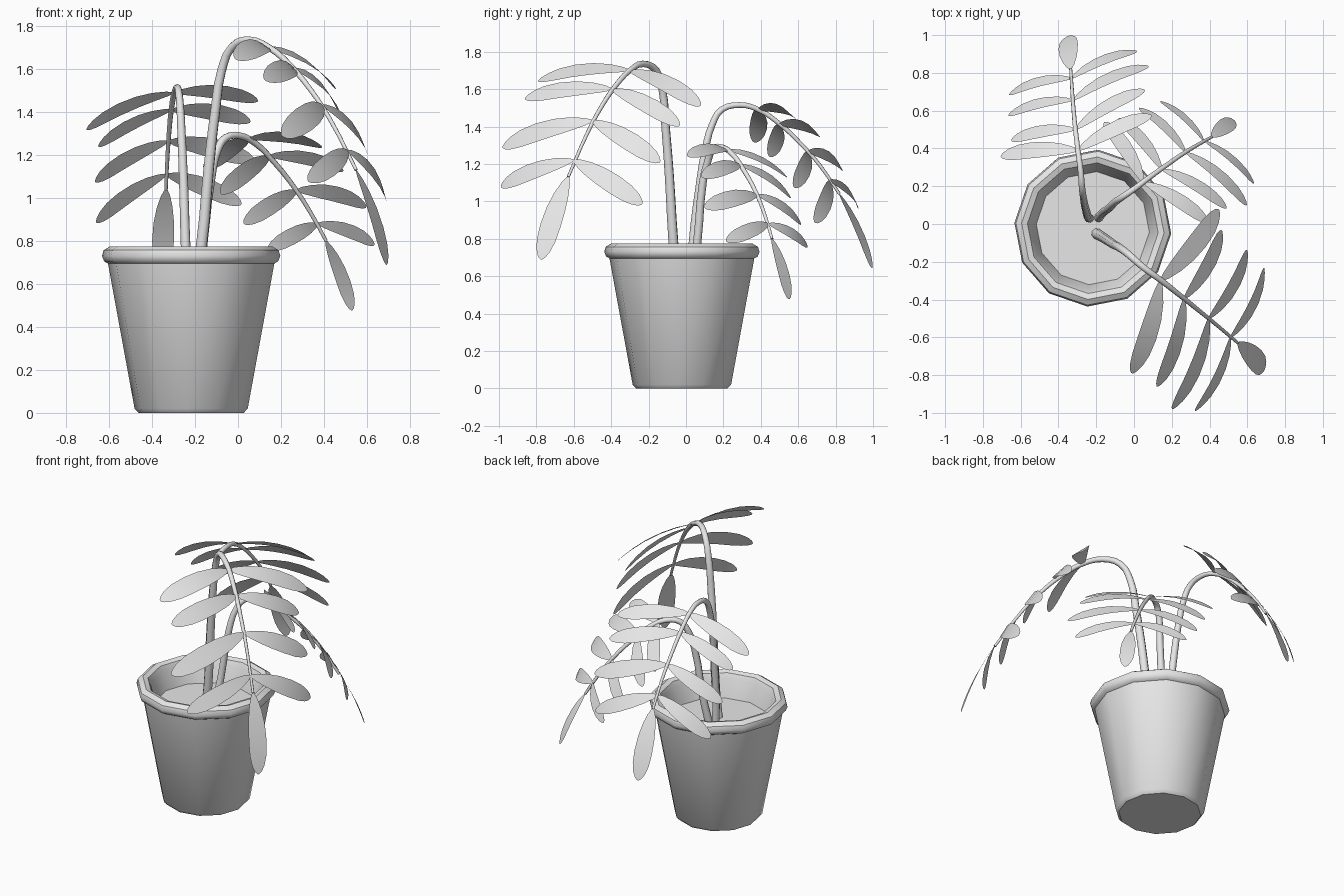
import bpy, bmesh, math
from mathutils import Vector

cube = bpy.data.objects.get("Cube")
if cube:
    bpy.data.objects.remove(cube, do_unlink=True)

grey = bpy.data.materials.new("plain_grey")
grey.use_nodes = True
grey.diffuse_color = (0.8, 0.8, 0.8, 1)
grey.node_tree.nodes["Principled BSDF"].inputs["Base Color"].default_value = (0.8, 0.8, 0.8, 1)

SIDES = 12
POT = Vector((-0.218, -0.022, 0))


def add_mesh(name, bm, angle=math.radians(40)):
    mesh = bpy.data.meshes.new(name)
    bm.to_mesh(mesh)
    bm.free()
    mesh.materials.append(grey)
    for p in mesh.polygons:
        p.use_smooth = True
    mesh.set_sharp_from_angle(angle=angle)
    obj = bpy.data.objects.new(name, mesh)
    bpy.context.collection.objects.link(obj)
    return obj


def ring(bm, radius, z):
    turn = math.radians(-4)
    return [bm.verts.new(POT + Vector((radius * math.cos(turn + math.tau * i / SIDES),
                                       radius * math.sin(turn + math.tau * i / SIDES), z)))
            for i in range(SIDES)]


# Pot: tapered wall, rolled rim and inner wall turned from one profile
profile = [(0.245, 0), (0.264, 0.02), (0.388, 0.695), (0.406, 0.705), (0.416, 0.73),
           (0.408, 0.757), (0.378, 0.775), (0.347, 0.765), (0.332, 0.735), (0.295, 0.6)]
bm = bmesh.new()
rings = [ring(bm, r, z) for r, z in profile]
for a, b in zip(rings, rings[1:]):
    for i in range(SIDES):
        j = (i + 1) % SIDES
        bm.faces.new((a[i], a[j], b[j], b[i]))
bm.faces.new(rings[0][::-1])
add_mesh("pot", bm)

# Soil disc
bm = bmesh.new()
bm.faces.new(ring(bm, 0.3, 0.62))
add_mesh("soil", bm)


def stem(name, points, thick, thin):
    curve = bpy.data.curves.new(name, "CURVE")
    curve.dimensions = "3D"
    curve.bevel_depth = 1
    curve.bevel_resolution = 2
    curve.resolution_u = 3
    curve.use_fill_caps = True
    spline = curve.splines.new("BEZIER")
    spline.bezier_points.add(len(points) - 1)
    for i, (bp, co) in enumerate(zip(spline.bezier_points, points)):
        bp.co = co
        bp.handle_left_type = bp.handle_right_type = "AUTO"
        bp.radius = thick + (thin - thick) * i / (len(points) - 1)
    curve.materials.append(grey)
    obj = bpy.data.objects.new(name, curve)
    bpy.context.collection.objects.link(obj)


# Leaf outline as (position along, share of half width)
OUTLINE = [(0, 0.12), (0.08, 0.42), (0.22, 0.72), (0.4, 0.93), (0.6, 1),
           (0.78, 0.92), (0.9, 0.68), (0.97, 0.38), (1, 0.1)]


def leaf(name, base, tip, normal, width=0.115, arch=0.075):
    base, tip = Vector(base), Vector(tip)
    axis = tip - base
    size = axis.length
    normal = (normal - normal.project(axis)).normalized()
    side = normal.cross(axis).normalized()
    bm = bmesh.new()
    rows = []
    for u, w in OUTLINE:
        mid = base + axis * u + normal * (size * arch * 4 * u * (1 - u))
        half = side * (size * width * w)
        rows.append([bm.verts.new(mid + half * k) for k in (-1, 0, 1)])
    for a, b in zip(rows, rows[1:]):
        for k in (0, 1):
            bm.faces.new((a[k], a[k + 1], b[k + 1], b[k]))
    add_mesh(name, bm)


def frond(name, path, thick, pairs, tip):
    stem(name + "_stem", path, thick, 0.008)
    path = [Vector(p) for p in path]
    end = path[-1]
    for i, (base, left, right) in enumerate(pairs, 1):
        nxt = Vector(pairs[i][0]) if i < len(pairs) else end
        across = Vector(right) - Vector(left)
        normal = across.cross(nxt - Vector(base))
        if normal.z < 0:
            normal.negate()
        leaf(f"{name}_leaf_{i}_left", base, left, normal)
        leaf(f"{name}_leaf_{i}_right", base, right, normal)
    normal = across.cross(Vector(tip) - end)
    if normal.z < 0:
        normal.negate()
    leaf(name + "_end_leaf", end, tip, normal, 0.125, 0.04)


# Tall frond leaning to the front
frond("front_frond",
      [(-.2, -.05, .6), (-.17, -.067, .775), (-.135, -.09, 1.15), (-.105, -.11, 1.41),
       (-.077, -.125, 1.59), (-.03, -.16, 1.7), (.05, -.23, 1.735), (.145, -.3, 1.7),
       (.24, -.375, 1.62), (.333, -.45, 1.51), (.426, -.525, 1.37), (.55, -.63, 1.13)],
      0.029,
      [((.14, -.3, 1.7), (-.01, -.79, 1.645), (.45, .075, 1.51)),
       ((.265, -.395, 1.6), (.124, -.86, 1.55), (.465, -.035, 1.405)),
       ((.395, -.5, 1.43), (.204, -.98, 1.29), (.6, -.14, 1.21)),
       ((.51, -.6, 1.22), (.325, -.99, 1.08), (.69, -.235, .985))],
      (.69, -.775, .69))

# Short frond leaning to the back left
frond("side_frond",
      [(-.19, .03, .6), (-.165, .06, .78), (-.125, .09, 1.1), (-.095, .12, 1.225),
       (-.058, .145, 1.28), (.007, .19, 1.29), (.08, .245, 1.255), (.17, .31, 1.165),
       (.272, .38, 1.035), (.356, .43, .9), (.41, .46, .8)],
      0.024,
      [((.05, .22, 1.275), (-.155, .54, 1.13), (.39, .01, 1.24)),
       ((.145, .29, 1.195), (-.08, .56, 1.02), (.49, .085, 1.13)),
       ((.272, .38, 1.035), (.028, .615, .88), (.597, .1, .965)),
       ((.37, .44, .88), (.14, .65, .76), (.635, .215, .787))],
      (.53, .55, .477))

# Middle frond leaning to the back
frond("back_frond",
      [(-.235, .03, .6), (-.244, .037, .78), (-.253, .07, 1.065), (-.262, .104, 1.28),
       (-.268, .14, 1.41), (-.275, .19, 1.49), (-.283, .286, 1.515), (-.295, .377, 1.495),
       (-.31, .5, 1.415), (-.32, .607, 1.315), (-.328, .714, 1.195), (-.335, .82, 1.04)],
      0.024,
      [((-.296, .39, 1.49), (-.705, .36, 1.318), (.092, .575, 1.45)),
       ((-.31, .5, 1.41), (-.65, .445, 1.24), (.057, .71, 1.353)),
       ((-.323, .655, 1.265), (-.665, .577, 1.076), (.077, .836, 1.168)),
       ((-.332, .77, 1.11), (-.66, .688, .887), (.015, .916, .97))],
      (-.348, .995, .643))
